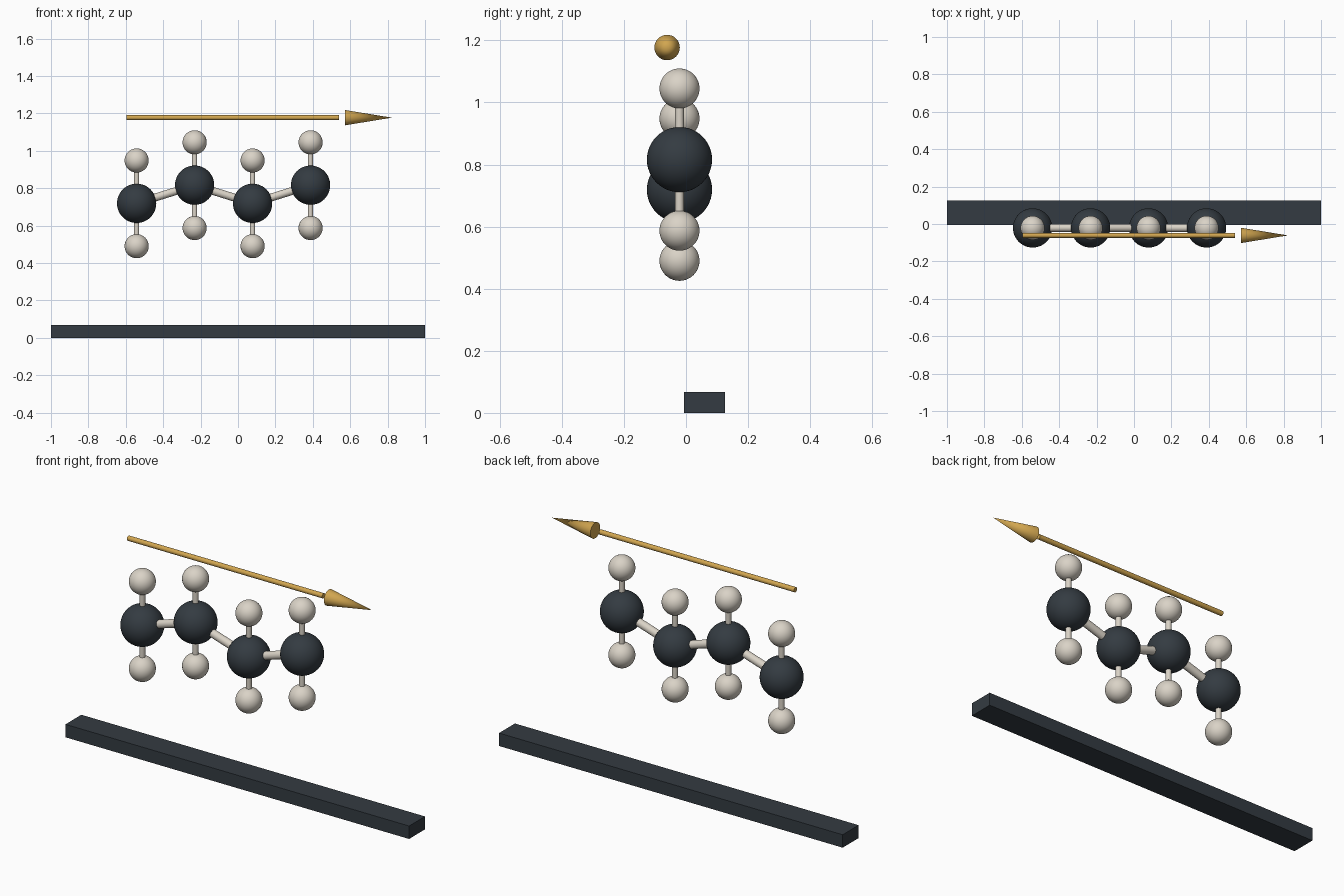
import bpy
import math
from mathutils import Vector

cube = bpy.data.objects.get("Cube")
if cube:
    bpy.data.objects.remove(cube, do_unlink=True)


def material(name, rgb):
    mat = bpy.data.materials.new(name)
    mat.use_nodes = True
    mat.diffuse_color = (*rgb, 1)
    mat.node_tree.nodes["Principled BSDF"].inputs["Base Color"].default_value = (*rgb, 1)
    return mat


CHARCOAL = material("charcoal", (0.034, 0.044, 0.054))
IVORY = material("ivory", (0.70, 0.65, 0.57))
GOLD = material("gold", (0.64, 0.38, 0.08))


def finish(name, mat, smooth=True):
    obj = bpy.context.object
    obj.name = name
    obj.data.materials.append(mat)
    if smooth:
        bpy.ops.object.shade_smooth_by_angle(angle=math.radians(40))
    return obj


def ball(name, centre, radius, mat):
    bpy.ops.mesh.primitive_uv_sphere_add(segments=48, ring_count=24, radius=radius, location=centre)
    finish(name, mat)


def rod(name, start, end, radius, mat, tip_radius=None):
    """Cylinder, or cone when tip_radius is given, between two points."""
    start, end = Vector(start), Vector(end)
    axis = end - start
    bpy.ops.mesh.primitive_cone_add(
        vertices=32, radius1=radius, radius2=radius if tip_radius is None else tip_radius,
        depth=axis.length, location=(start + end) / 2,
        rotation=axis.to_track_quat("Z", "Y").to_euler())
    finish(name, mat)


# Base bar
bpy.ops.mesh.primitive_cube_add(size=1, location=(0, 0.06, 0.034))
bpy.context.object.scale = (2, 0.132, 0.068)
finish("base_bar", CHARCOAL, smooth=False)

# Zigzag chain of large balls, each with a small ball above and below
CHAIN_Y = -0.021
SMALL_OFFSET = 0.229
centres = [Vector((-0.542 + 0.31 * i, CHAIN_Y, 0.816 if i % 2 else 0.719)) for i in range(4)]
for i, c in enumerate(centres, 1):
    ball(f"large_ball_{i}", c, 0.105, CHARCOAL)
    for side, sign in (("upper", 1), ("lower", -1)):
        p = c + Vector((0, 0, sign * SMALL_OFFSET))
        ball(f"{side}_small_ball_{i}", p, 0.0645, IVORY)
        rod(f"{side}_small_rod_{i}", c, p, 0.014, IVORY)

# Rods joining neighbouring large balls
for i, (a, b) in enumerate(zip(centres, centres[1:]), 1):
    rod(f"chain_rod_{i}", a, b, 0.021, IVORY)

# Floating arrow
ARROW_Y, ARROW_Z = -0.061, 1.177
rod("arrow_shaft", (-0.595, ARROW_Y, ARROW_Z), (0.541, ARROW_Y, ARROW_Z), 0.013, GOLD)
rod("arrow_head", (0.571, ARROW_Y, ARROW_Z), (0.823, ARROW_Y, ARROW_Z), 0.041, GOLD, tip_radius=0)
